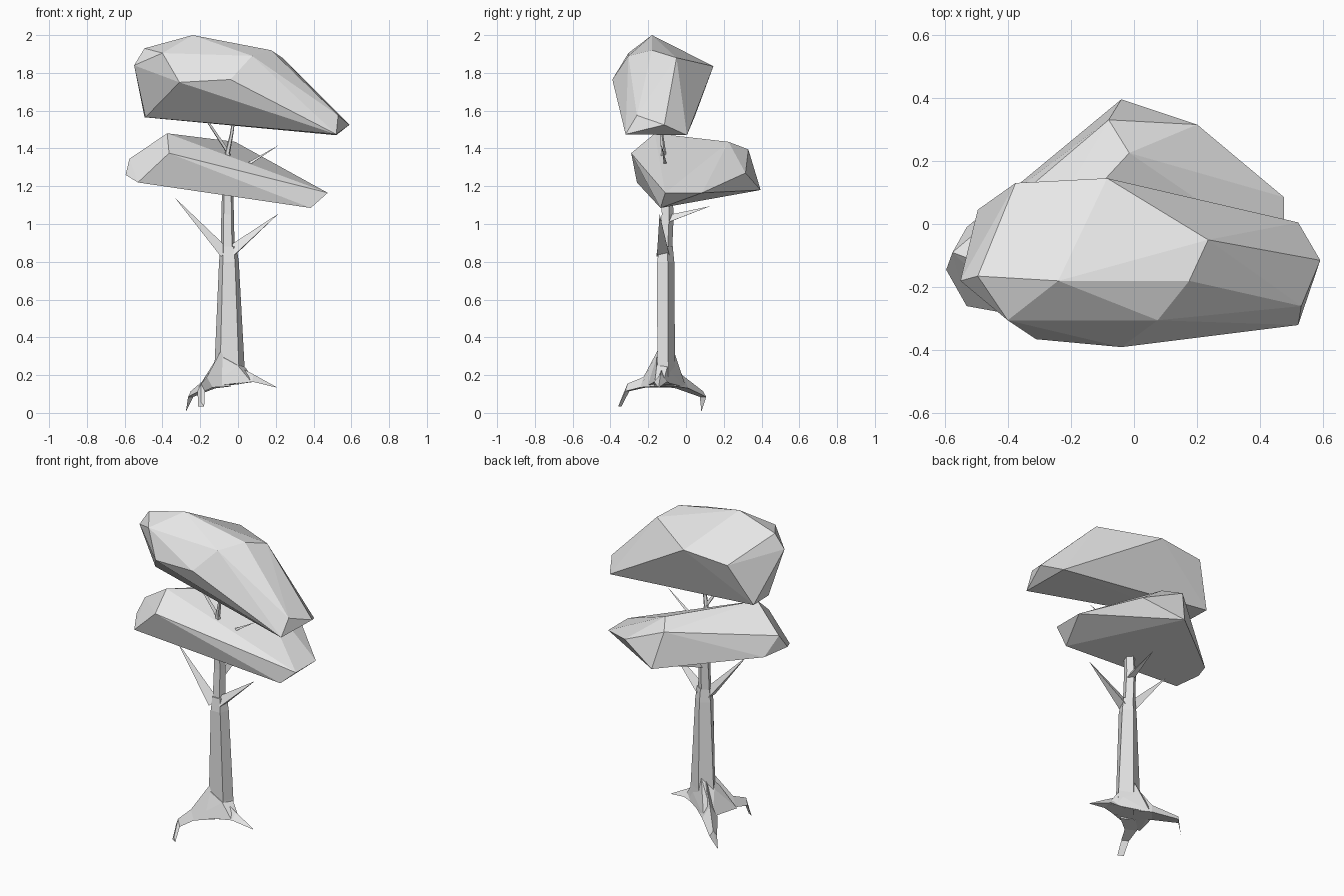
import bpy, bmesh, math
from mathutils import Vector

cube = bpy.data.objects.get("Cube")
if cube:
    bpy.data.objects.remove(cube, do_unlink=True)

grey = bpy.data.materials.new("plain_grey")
grey.use_nodes = True
colour = (0.8, 0.8, 0.8, 1)
grey.diffuse_color = colour
grey.node_tree.nodes["Principled BSDF"].inputs["Base Color"].default_value = colour


def finish(name, bm):
    bmesh.ops.recalc_face_normals(bm, faces=bm.faces)
    mesh = bpy.data.meshes.new(name)
    bm.to_mesh(mesh)
    bm.free()
    mesh.materials.append(grey)
    obj = bpy.data.objects.new(name, mesh)
    bpy.context.collection.objects.link(obj)
    return obj


def hull(name, points):
    """Faceted convex lump around a few corner points."""
    bm = bmesh.new()
    for p in points:
        bm.verts.new(p)
    result = bmesh.ops.convex_hull(bm, input=bm.verts)
    loose = {g for g in result["geom_interior"] if isinstance(g, bmesh.types.BMVert)}
    bmesh.ops.delete(bm, geom=list(loose), context="VERTS")
    return finish(name, bm)


def loft(name, rings):
    """Skin a list of equal rings; close both ends."""
    bm = bmesh.new()
    loops = [[bm.verts.new(p) for p in ring] for ring in rings]
    n = len(loops[0])
    for a, b in zip(loops, loops[1:]):
        for i in range(n):
            j = (i + 1) % n
            bm.faces.new((a[i], a[j], b[j], b[i]))
    bm.faces.new(loops[0])
    bm.faces.new(loops[-1])
    bmesh.ops.remove_doubles(bm, verts=bm.verts, dist=0.0005)
    return finish(name, bm)


def stem(name, stations, sides=5):
    """Level rings: each station is x, y, z, x radius, y radius."""
    angles = [math.tau * (i + 0.5) / sides - math.pi / 2 for i in range(sides)]
    return loft(name, [[(x + rx * math.cos(a), y + ry * math.sin(a), z) for a in angles]
                       for x, y, z, rx, ry in stations])


def branch(name, start, end, radius, tip=0.0):
    """Three-sided spike from start to end."""
    start, end = Vector(start), Vector(end)
    turn = (end - start).to_track_quat("Z", "Y")
    rings = []
    for centre, r in ((start, radius), (end, max(tip, 0.0001))):
        rings.append([centre + turn @ Vector((r * math.cos(a), r * math.sin(a), 0))
                      for a in (math.tau * i / 3 + math.pi / 2 for i in range(3))])
    return loft(name, rings)


def root(name, stations):
    """Ridge-topped root: each station is x, y, top, bottom, half width."""
    ends = Vector(stations[-1][:2]) - Vector(stations[0][:2])
    side = Vector((-ends.y, ends.x)).normalized()
    return loft(name, [[(x, y, top),
                        (x + side.x * w, y + side.y * w, low),
                        (x - side.x * w, y - side.y * w, low)]
                       for x, y, top, low, w in stations])


# Upper crown
hull("upper_crown", [
    (-.55, -.18, 1.84), (-.495, -.165, 1.93), (-.24, -.18, 2), (.175, -.18, 1.92),
    (.235, -.05, 1.88), (.59, -.115, 1.525), (.52, -.32, 1.475), (.52, .005, 1.47),
    (.53, -.26, 1.575), (-.04, -.39, 1.765), (-.31, -.365, 1.75), (-.4, -.305, 1.905),
    (.075, -.305, 1.89), (-.375, .13, 1.81), (-.085, .145, 1.835),
    (-.495, .045, 1.565), (-.49, -.11, 1.565)])

# Lower crown
hull("lower_crown", [
    (-.595, -.145, 1.26), (-.53, -.26, 1.22), (-.53, -.01, 1.23), (-.575, -.09, 1.345),
    (-.375, -.165, 1.48), (-.365, -.29, 1.375), (-.015, .225, 1.435), (-.08, .33, 1.395),
    (-.04, .395, 1.18), (.2, .315, 1.27), (.475, .085, 1.165), (.475, -.11, 1.165),
    (.385, -.135, 1.085)])

# Trunk and the thinner leader running up through the crowns
stem("trunk", [(-.045, -.11, .16, .09, .055), (-.045, -.11, .26, .083, .052),
               (-.048, -.112, .8, .055, .05), (-.05, -.11, .88, .045, .04)])
stem("leader", [(-.055, -.11, .82, .04, .035), (-.055, -.1, 1.05, .035, .035),
                (-.055, -.105, 1.2, .03, .03), (-.055, -.12, 1.38, .014, .014),
                (-.035, -.13, 1.47, .01, .01), (-.015, -.13, 1.6, .007, .007)])

# Branches and twigs
branch("right_branch", (-.075, -.125, .84), (-.335, -.115, 1.14), .038)
branch("left_branch", (-.03, -.12, .85), (.215, -.14, 1.055), .038)
branch("back_branch", (-.045, -.1, 1.02), (-.035, .13, 1.095), .026)
branch("right_twig", (-.055, -.12, 1.38), (-.18, -.14, 1.57), .012, .006)
branch("left_twig", (.0, -.1, 1.28), (.22, -.13, 1.42), .014)

# Root flare and the three roots
hull("root_flare", [
    (-.125, -.1, .27), (-.09, -.155, .3), (.0, -.155, .25), (.04, -.1, .24), (-.06, -.065, .33),
    (-.17, -.02, .14), (-.12, .0, .135), (-.21, -.2, .135), (-.15, -.215, .14),
    (.07, -.165, .165), (.09, -.12, .165)])
root("back_right_root", [(-.07, -.09, .34, .14, .05), (-.15, -.02, .2, .13, .045),
                         (-.25, .09, .115, .085, .022), (-.275, .082, .01, .009, .001)])
root("front_right_root", [(-.085, -.145, .34, .14, .05), (-.165, -.225, .19, .135, .035),
                          (-.195, -.31, .155, .115, .022), (-.195, -.35, .055, .035, .018)])
root("left_root", [(-.01, -.125, .25, .15, .05), (.08, -.135, .205, .165, .035),
                   (.205, -.145, .136, .134, .001)])
